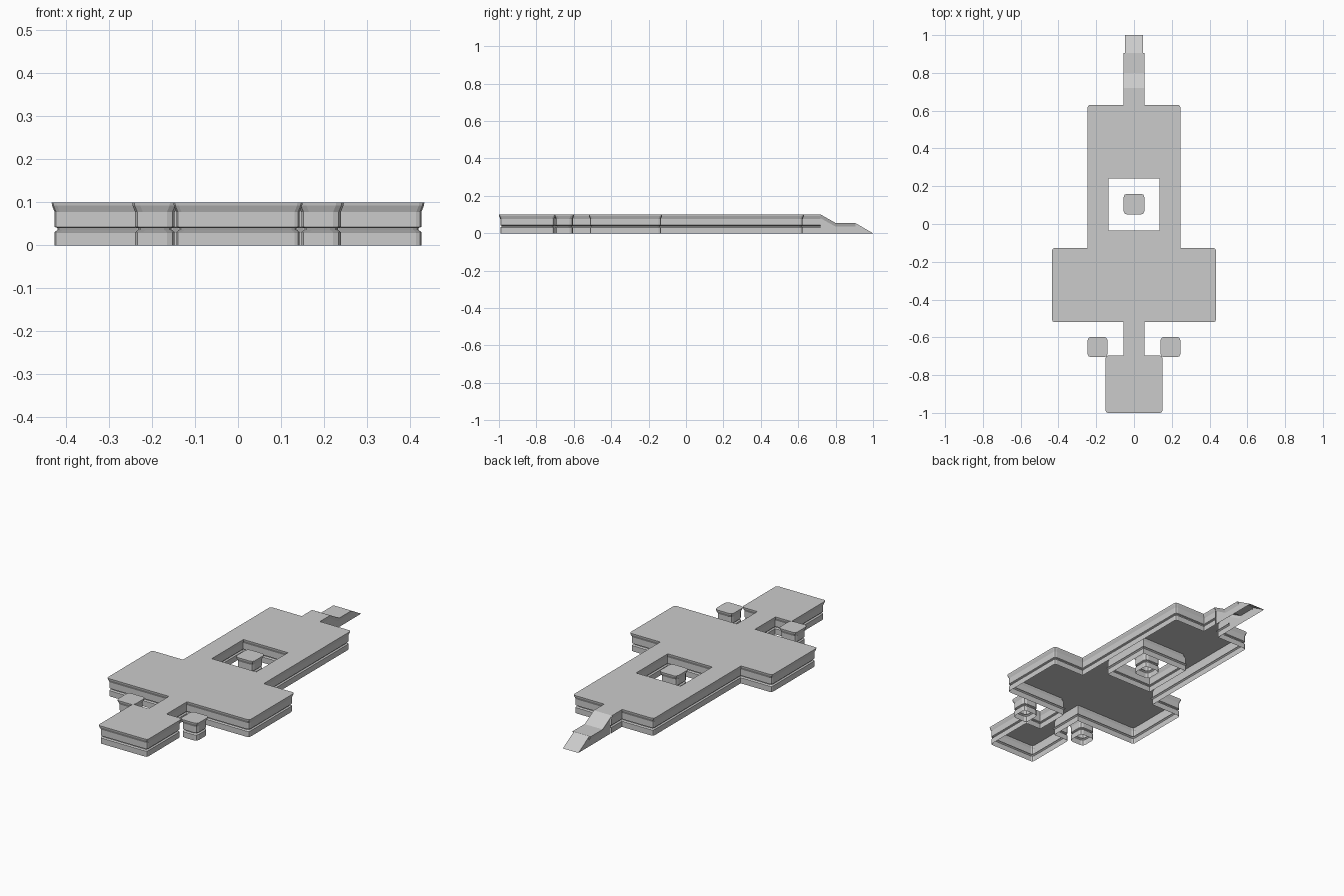
import bpy, bmesh
from mathutils import Vector

if "Cube" in bpy.data.objects:
    bpy.data.objects.remove(bpy.data.objects["Cube"])

# Wall profile (outward offset, height): flared lip, plain band, groove, base
PROFILE = [(0.007, 0.10), (0.006, 0.092), (0.0, 0.077), (0.0, 0.043),
           (-0.007, 0.040), (-0.007, 0.036), (0.0, 0.031), (0.0, 0.0)]
LIP = PROFILE[0][0]


def ring(corners, offset, radius, end_y):
    """Offset a right-angled outline; outer corners are rounded."""
    points = []
    for i, c in enumerate(corners):
        p, a, b = Vector(c), Vector(corners[i - 1]), Vector(corners[(i + 1) % len(corners)])
        d1, d2 = (p - a).normalized(), (b - p).normalized()
        n = Vector((d1.y + d2.y, -d1.x - d2.x))
        q = p + n * offset
        at_end = end_y is not None and abs(p.y - end_y) < 1e-5
        if at_end:
            q.y = end_y
        if d1.cross(d2) > 0 and not at_end:
            points += [q - d1 * radius, q - n * radius * 0.293, q + d2 * radius]
        else:
            points.append(q)
    return points


def finish(bm, name):
    mesh = bpy.data.meshes.new(name)
    bm.to_mesh(mesh)
    bm.free()
    obj = bpy.data.objects.new(name, mesh)
    bpy.context.collection.objects.link(obj)
    return obj


def shell(name, outlines, radius, end_y=None):
    """Open-bottomed slab: flat top bounded by profiled walls."""
    bm = bmesh.new()
    rims = []
    for corners in outlines:
        rows = [[bm.verts.new((p.x, p.y, z)) for p in ring(corners, off, radius, end_y)]
                for off, z in PROFILE]
        n = len(rows[0])
        for upper, lower in zip(rows, rows[1:]):
            for i in range(n):
                j = (i + 1) % n
                if end_y is not None and all(abs(upper[k].co.y - end_y) < 1e-5 for k in (i, j)):
                    continue
                bm.faces.new((upper[i], lower[i], lower[j], upper[j]))
        for i in range(n):
            pair = (rows[0][i], rows[0][(i + 1) % n])
            rims.append(bm.edges.get(pair) or bm.edges.new(pair))
    fill = bmesh.ops.triangle_fill(bm, edges=rims, use_beauty=True, normal=(0, 0, 1))
    for f in fill["geom"]:
        if isinstance(f, bmesh.types.BMFace):
            f.normal_update()
            if f.normal.z < 0:
                f.normal_flip()
    return finish(bm, name)


def box(x0, x1, y0, y1):
    a, b, c, d = x0 + LIP, x1 - LIP, y0 + LIP, y1 - LIP
    return [(a, c), (b, c), (b, d), (a, d)]


# Main deck: front block, neck, wide wing, long body and rear neck
half = [(0.150, -1.0), (0.150, -0.697), (0.055, -0.697), (0.055, -0.520),
        (0.433, -0.520), (0.433, -0.127), (0.245, -0.127), (0.245, 0.631),
        (0.055, 0.631), (0.055, 0.72)]
y_shift = [1, -1, -1, 1, 1, -1, -1, -1, -1, 0]
right = [(x - LIP, y + s * LIP) for (x, y), s in zip(half, y_shift)]
deck = right + [(-x, y) for x, y in reversed(right)]
well = [(-0.142, -0.042), (-0.142, 0.247), (0.142, 0.247), (0.142, -0.042)]
shell("deck", [deck, well], 0.012, end_y=0.72)

# Free-standing pillars: one in the well, two beside the front neck
shell("centre_pillar", [box(-0.055, 0.055, 0.05, 0.16)], 0.018)
for label, s in (("left", -1), ("right", 1)):
    shell(label + "_pillar", [box(s * 0.193 - 0.053, s * 0.193 + 0.053, -0.705, -0.598)], 0.018)

# Stepped rear ramp with hollow underside
bm = bmesh.new()
rows = []
for y, z, w in [(0.72, 0.10, 0.055), (0.80, 0.055, 0.055), (0.905, 0.055, 0.055),
                (0.9055, 0.0545, 0.047), (1.0, 0.0, 0.047)]:
    section = [(0.047, 0.0), (0.047, max(z - 0.02, 0.0)), (w, z)]
    section += [(-x, h) for x, h in reversed(section)]
    rows.append([bm.verts.new((x, y, h)) for x, h in section])
for a, b in zip(rows, rows[1:]):
    for i in range(5):
        bm.faces.new((a[i], b[i], b[i + 1], a[i + 1]))
bmesh.ops.remove_doubles(bm, verts=bm.verts, dist=1e-5)
finish(bm, "rear_ramp")
